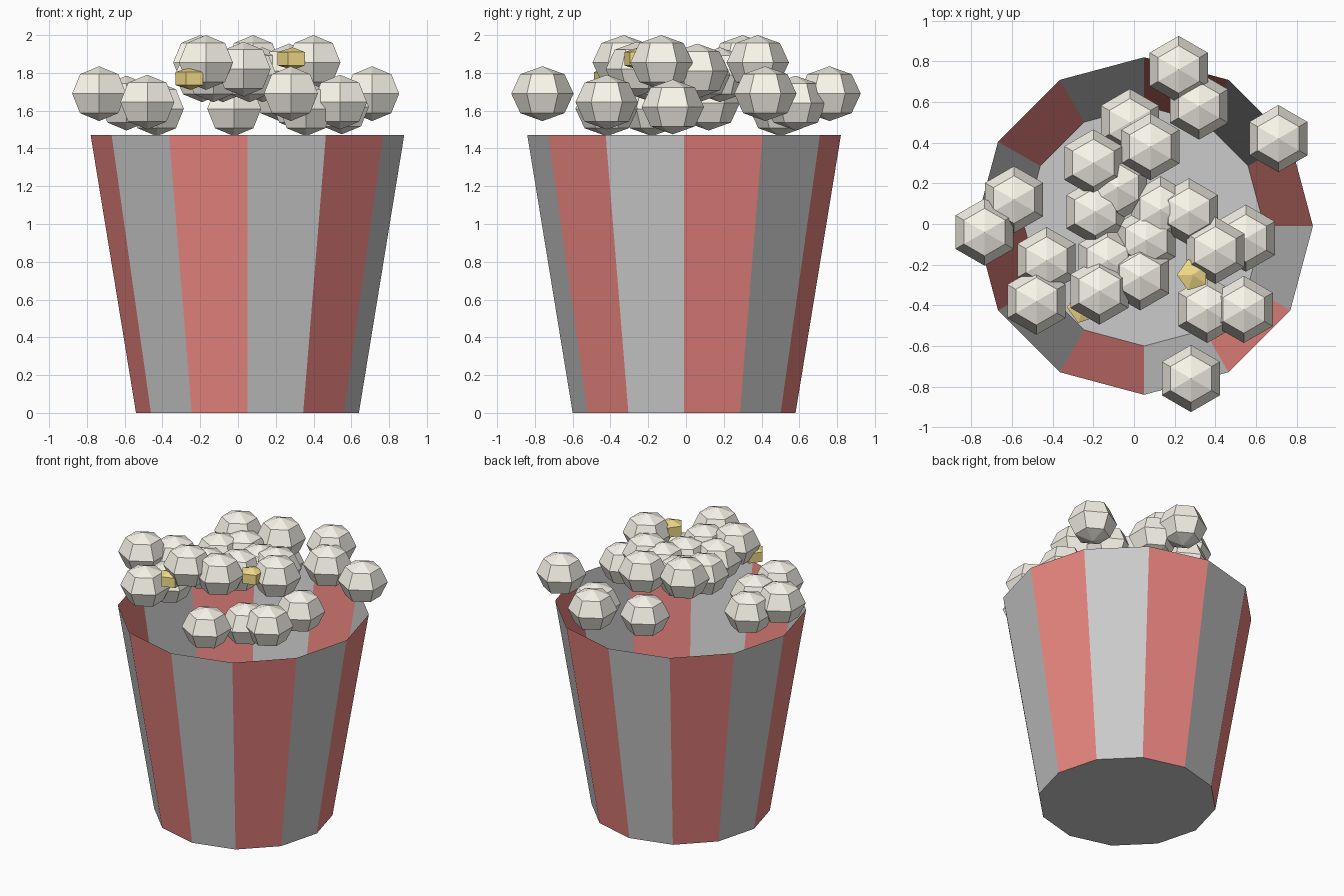
import bpy, bmesh
from math import sin, cos, radians, pi

if "Cube" in bpy.data.objects:
    bpy.data.objects.remove(bpy.data.objects["Cube"])


def material(name, rgb):
    m = bpy.data.materials.new(name)
    m.diffuse_color = (*rgb, 1)
    m.use_nodes = True
    m.node_tree.nodes["Principled BSDF"].inputs["Base Color"].default_value = m.diffuse_color
    return m


RED = material("red", (0.84, 0.24, 0.22))
WHITE = material("white", (0.8, 0.8, 0.8))
CREAM = material("cream", (0.95, 0.92, 0.83))
GOLD = material("gold", (0.9, 0.72, 0.25))


def lathe(name, sides, start, profile, location, mats):
    """Flat-sided solid of revolution; a radius of 0 makes a pole."""
    bm = bmesh.new()
    rings = []
    for r, z in profile:
        if r == 0:
            rings.append([bm.verts.new((0, 0, z))] * sides)
        else:
            angles = [radians(start) + 2 * pi * i / sides for i in range(sides)]
            rings.append([bm.verts.new((r * cos(a), r * sin(a), z)) for a in angles])
    for low, high in zip(rings, rings[1:]):
        for i in range(sides):
            j = (i + 1) % sides
            corners = dict.fromkeys((low[i], low[j], high[j], high[i]))
            bm.faces.new(list(corners)).material_index = i % len(mats)
    mesh = bpy.data.meshes.new(name)
    if profile[0][0] > 0:  # flat floor
        bm.faces.new(rings[0][::-1]).material_index = len(mats) - 1
    bm.to_mesh(mesh)
    bm.free()
    for m in mats:
        mesh.materials.append(m)
    obj = bpy.data.objects.new(name, mesh)
    obj.location = location
    bpy.context.collection.objects.link(obj)
    return obj


# Open striped bucket
lathe("striped_bucket", 12, 0, [(0.59, 0), (0.83, 1.47)], (0.05, -0.01, 0), [RED, WHITE])

# Popped corn: six-sided faceted balls
R, H = 0.165, 0.145
ball = [(0, -H), (R * 0.71, -H * 0.71), (R, 0), (R * 0.71, H * 0.71), (0, H)]
popcorn = [
    # around the rim
    (0.22, 0.76, 1.69), (0.71, 0.42, 1.69), (-0.735, -0.04, 1.69), (0.28, -0.76, 1.69),
    # lower layer
    (0.32, 0.58, 1.64), (-0.02, 0.50, 1.61), (-0.59, 0.12, 1.64), (-0.43, -0.18, 1.61),
    (-0.48, -0.38, 1.645), (0.55, -0.07, 1.62), (0.36, -0.42, 1.61), (0.54, -0.42, 1.645),
    # middle of the heap
    (-0.08, 0.18, 1.79), (-0.19, 0.06, 1.79), (0.13, 0.07, 1.79), (0.27, 0.06, 1.81),
    (0.06, -0.08, 1.79), (-0.13, -0.18, 1.79), (0.03, -0.26, 1.82),
    # top of the heap
    (0.08, 0.38, 1.855), (-0.20, 0.30, 1.855), (-0.17, -0.33, 1.855), (0.40, -0.13, 1.855),
]
for p in popcorn:
    lathe("popcorn", 6, 30, ball, p, [CREAM])

# Unpopped kernels
kernel = [(0, -0.06), (0.08, -0.035), (0.08, 0.035), (0, 0.06)]
for p in [(-0.25, -0.41, 1.77), (0.29, -0.25, 1.875)]:
    lathe("kernel", 5, 36, kernel, p, [GOLD])
